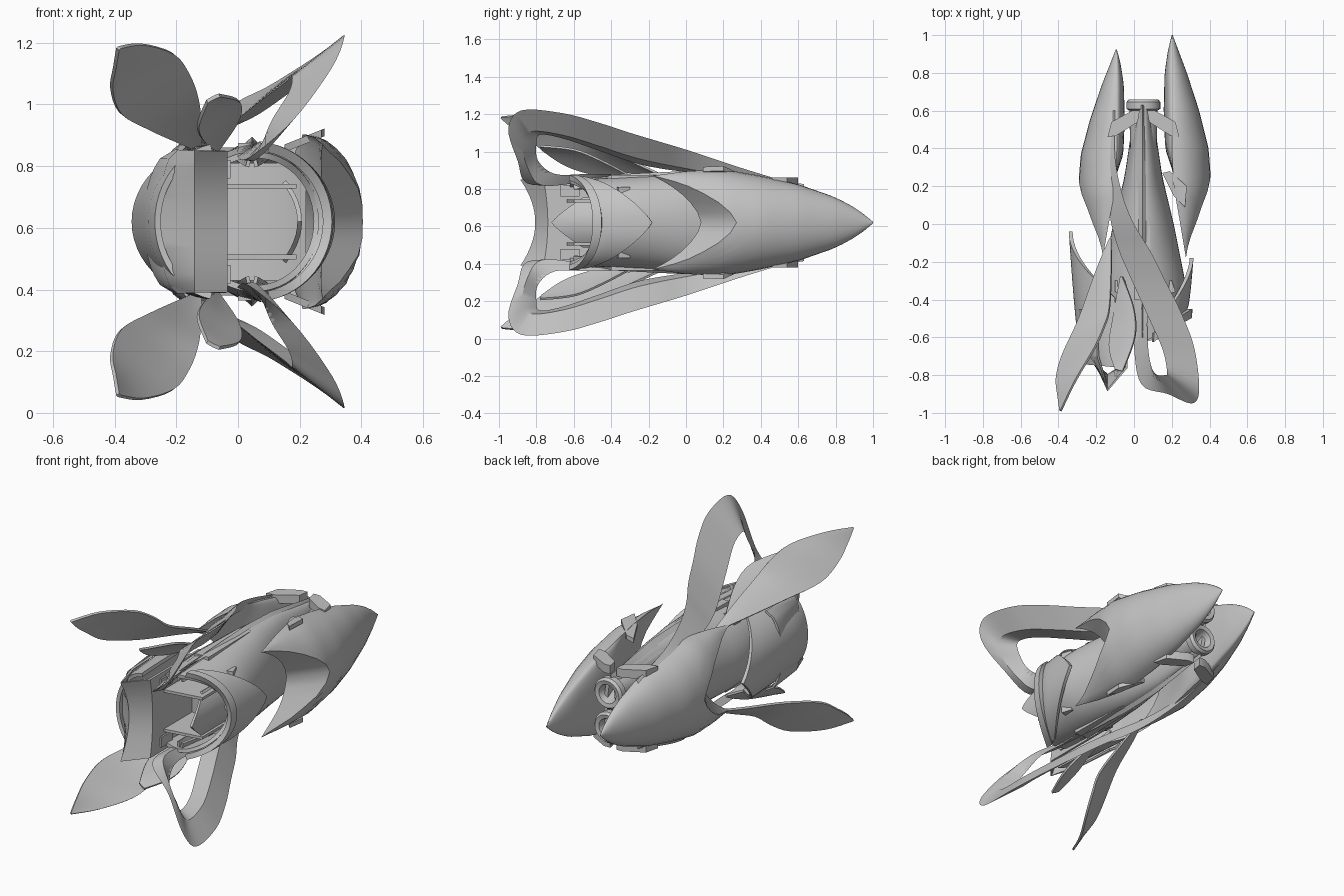
import bpy, bmesh
from math import sin, cos, pi, radians
from mathutils import Vector

cube = bpy.data.objects.get("Cube")
if cube:
    bpy.data.objects.remove(cube)

MID = 0.62  # height of the symmetry plane; meshes are built around it
grey = bpy.data.materials.new("hull_grey")
grey.use_nodes = True
grey.diffuse_color = (0.55, 0.55, 0.55, 1)
grey.node_tree.nodes["Principled BSDF"].inputs["Base Color"].default_value = grey.diffuse_color


def make(name, verts, faces, thick=0, mirror=False, angle=35):
    """Mesh object with optional thickness and top-to-bottom mirroring."""
    bm = bmesh.new()
    vs = [bm.verts.new(v) for v in verts]
    for f in faces:
        bm.faces.new([vs[i] for i in f])
    bmesh.ops.remove_doubles(bm, verts=bm.verts, dist=0.0005)
    bmesh.ops.recalc_face_normals(bm, faces=bm.faces)
    me = bpy.data.meshes.new(name)
    bm.to_mesh(me)
    bm.free()
    me.materials.append(grey)
    ob = bpy.data.objects.new(name, me)
    ob.location.z = MID
    bpy.context.collection.objects.link(ob)
    bpy.ops.object.select_all(action="DESELECT")
    ob.select_set(True)
    bpy.context.view_layer.objects.active = ob
    if thick:
        sol = ob.modifiers.new("thickness", "SOLIDIFY")
        sol.thickness, sol.offset = thick, 0
        bpy.ops.object.modifier_apply(modifier=sol.name)
    bpy.ops.object.shade_smooth_by_angle(angle=radians(angle))
    if mirror:
        mir = ob.modifiers.new("mirror", "MIRROR")
        mir.use_axis = (False, False, True)
        mir.use_mirror_merge = False


def grid_faces(nu, nv):
    return [(i * nv + j, i * nv + j + 1, (i + 1) * nv + j + 1, (i + 1) * nv + j)
            for i in range(nu - 1) for j in range(nv - 1)]


def patch(name, f, nu, nv, **kw):
    verts = [f(i / (nu - 1), j / (nv - 1)) for i in range(nu) for j in range(nv)]
    make(name, verts, grid_faces(nu, nv), **kw)


def curve(points, t):
    """Smooth curve through points, t from 0 to 1."""
    p = [Vector(q) for q in points]
    s = min(t, 0.99999) * (len(p) - 1)
    i, u = int(s), s - int(s)
    a, b, c, d = p[max(i - 1, 0)], p[i], p[i + 1], p[min(i + 2, len(p) - 1)]
    return b + ((c - a) * u + (2 * a - 5 * b + 4 * c - d) * u * u
                + (3 * b - a - 3 * c + d) * u ** 3) / 2


def profile(table, y):
    """Linear lookup in rows of (y, value, ...)."""
    for lo, hi in zip(table, table[1:]):
        if y <= hi[0]:
            break
    k = max(0, min(1, (y - lo[0]) / (hi[0] - lo[0])))
    return [a + (b - a) * k for a, b in zip(lo[1:], hi[1:])]


def leaf(name, edge_a, edge_b, n):
    """Thin, slightly bowed blade between two edges."""
    def f(u, v):
        a, b = curve(edge_a, u), curve(edge_b, u)
        p = a.lerp(b, v) - Vector((0, 0, MID))
        p.z += 0.04 * sin(pi * v) * (a - b).length
        return p
    patch(name, f, n, 5, thick=0.012, mirror=True, angle=45)


def keel_ribbon(name, edge_a, edge_b, n, depth):
    """Ribbon with a shallow V keel on its underside."""
    def f(u, v):
        a, b = curve(edge_a, u), curve(edge_b, u)
        keel = a.lerp(b, 0.5) - Vector((0, 0, depth * sin(pi * u) ** 0.5))
        return (a, b, keel, a)[round(v * 3)] - Vector((0, 0, MID))
    patch(name, f, n, 4, mirror=True, angle=30)


def prism(name, outline, z0, z1, mirror=True, lean=0):
    n = len(outline)
    x0 = outline[0][0]
    verts = [(x, y, z - MID + lean * (x - x0)) for z in (z0, z1) for x, y in outline]
    faces = [tuple(range(n)), tuple(range(n, 2 * n))]
    faces += [(i, (i + 1) % n, n + (i + 1) % n, n + i) for i in range(n)]
    make(name, verts, faces, mirror=mirror)


# Side pods: pointed crescents with a notched front
# rows: y, outer x, ridge x, inner offset, half height
POD = [(-0.18, 0.29, 0.275, 0, 0.25), (0, 0.365, 0.245, 0.03, 0.275),
       (0.2, 0.41, 0.21, 0.02, 0.285), (0.4, 0.395, 0.2, -0.035, 0.25),
       (0.6, 0.345, 0.2, -0.043, 0.205), (0.8, 0.28, 0.2, -0.038, 0.135),
       (0.92, 0.235, 0.2, -0.02, 0.07), (1, 0.205, 0.2, 0, 0.004)]


def pod(name, place):
    n, m, verts = 17, 22, []
    for j in range(m):
        t = j / (m - 1)
        for inner in (False, True):
            for i in range(n):
                a = (i / (n - 1) - 0.5) * pi
                s = abs(sin(a)) ** 1.6
                start = (0.08 - 0.26 * s) if inner else (0.27 - 0.45 * s)
                y = start + (1 - start) * t
                xo, xi, dent, h = profile(POD, y)
                reach = dent if inner else xo - xi
                verts.append(place(xi + reach * cos(a), y, h * sin(a)))
    w, faces = 2 * n, []
    for j in range(m - 1):
        for side in (0, n):
            for i in range(side, side + n - 1):
                faces.append((j * w + i, j * w + i + 1, (j + 1) * w + i + 1, (j + 1) * w + i))
        for i in (0, n - 1):
            faces.append((j * w + i, j * w + i + n, (j + 1) * w + i + n, (j + 1) * w + i))
    faces += [(i, i + 1, n + i + 1, n + i) for i in range(n - 1)]
    make(name, verts, faces)


pod("left_pod", lambda x, y, z: (x, y, z))
pod("right_pod", lambda x, y, z: (0.105 - x * 0.98, y * 0.93 - 0.005, z))

# Fuselage: open tube with a chevron mouth, tapering to a thin tail
# rows: y, half width, half height
HULL = [(-0.65, 0.2, 0.215), (-0.3, 0.21, 0.235), (0, 0.15, 0.25),
        (0.25, 0.09, 0.24), (0.62, 0.035, 0.18)]


def hull(u, v):
    a = 2 * pi * u
    start = -0.62 + (0.17 * max(cos(a), 0) ** 1.5)
    y = start + (0.62 - start) * v
    w, h = profile(HULL, y)
    return 0.05 + w * cos(a), y, h * sin(a)


patch("fuselage", hull, 49, 20, thick=0.02)


# Curved side fairings with pointed rear edges
def fairing(name, side, cx, r, front, sweep, back, cut, power, spread, thick=0.02):
    def f(u, v):
        s = 2 * u - 1
        a = s * radians(spread)
        y0, y1 = front - sweep * s * s, back - cut * abs(s) ** power
        rx = r[0] + (r[1] - r[0]) * v ** 0.6
        return cx + side * rx * cos(a), y0 + (y1 - y0) * v, 0.245 * sin(a)
    patch(name, f, 25, 9, thick=thick)


fairing("left_fairing", 1, 0.05, (0.22, 0.255), -0.46, 0.14, -0.18, 0.36, 1.2, 75)
fairing("left_collar", 1, 0.05, (0.24, 0.245), -0.495, 0.13, -0.45, 0.13, 2, 78, 0.03)
fairing("right_fairing", -1, -0.05, (0.21, 0.285), -0.74, 0.02, -0.04, 0.35, 1, 80)

# Tooth inside the mouth, pointing forward
patch("mouth_tooth", lambda u, v: (0.2 - 0.05 * (2 * u - 1) ** 2,
      -0.72 + 0.17 * abs(2 * u - 1) ** 1.2 + v * 0.3, 0.13 * (2 * u - 1)),
      13, 4, thick=0.015)


# Front lip: wedge wall with a concave leading edge
def lip(u, v):
    s = 2 * u - 1
    dip = 0.08 * (1 - s * s)
    bulge = 0.1 * (1 - s * s) ** 0.5
    outline = [(-0.04, -0.3), (-0.04, -0.76 + dip * 0.3), (-0.14, -0.88 + dip),
               (-0.19 - bulge * 0.6, -0.7), (-0.2 - bulge, -0.45)]
    x, y = outline[round(v * 4)]
    return x, y, 0.23 * s


patch("front_lip", lip, 17, 5, thick=0.012)

# Mouth interior: bulkhead, rails and clips
prism("bulkhead", [(-0.1, -0.36), (0.08, -0.4), (0.22, -0.36), (0.2, -0.3), (-0.1, -0.3)],
      0.43, 0.81, mirror=False)
prism("mouth_rail", [(-0.06, -0.64), (0.19, -0.6), (0.19, -0.3), (-0.06, -0.3)], 0.727, 0.743)
prism("mouth_clip", [(-0.045, -0.67), (-0.025, -0.67), (-0.025, -0.57), (-0.045, -0.57)],
      0.76, 0.82)

# Looped wings on one side, sweeping across the back
keel_ribbon("loop_wing",
       [(-0.1, 0.6, 0.82), (-0.1, 0.35, 0.895), (-0.06, 0.15, 0.96), (0, 0, 1.01),
        (0.09, -0.15, 1.055), (0.165, -0.3, 1.1), (0.25, -0.47, 1.155),
        (0.32, -0.66, 1.205), (0.345, -0.88, 1.22),
        (0.305, -0.95, 1.12), (0.18, -0.9, 0.95), (0.04, -0.85, 0.83), (0, -0.65, 0.83),
        (0, -0.4, 0.86)],
       [(-0.12, 0.6, 0.79), (-0.155, 0.35, 0.84), (-0.14, 0.15, 0.87), (-0.12, 0, 0.89),
        (-0.08, -0.14, 0.91), (-0.02, -0.28, 0.94), (0.07, -0.48, 1.01), (0.15, -0.66, 1.07),
        (0.175, -0.78, 1.09), (0.165, -0.8, 1.04), (0.11, -0.79, 0.95), (0.08, -0.7, 0.88),
        (0.07, -0.53, 0.88), (0.08, -0.4, 0.88)], 66, 0.05)

# Leaf wings on the other side
leaf("leaf_wing",
       [(-0.13, -0.08, 0.85), (-0.2, -0.25, 0.88), (-0.29, -0.5, 0.92), (-0.38, -0.7, 0.97),
        (-0.41, -0.82, 1.05), (-0.4, -0.92, 1.12), (-0.39, -0.99, 1.18)],
       [(-0.12, -0.08, 0.85), (-0.12, -0.25, 0.93), (-0.13, -0.45, 1.02), (-0.16, -0.55, 1.1),
        (-0.21, -0.66, 1.165), (-0.31, -0.83, 1.195), (-0.385, -0.985, 1.185)], 25)
leaf("small_leaf_fin",
       [(-0.07, -0.28, 0.85), (-0.11, -0.5, 0.88), (-0.13, -0.65, 0.93), (-0.1, -0.77, 1.01)],
       [(-0.06, -0.28, 0.86), (0, -0.45, 0.95), (0.005, -0.6, 1.01), (-0.06, -0.78, 1.03)], 15)


# Spine ridge along the back
def spine(u, v):
    y = -0.6 + 1.23 * u
    w = 0.015 + 0.045 * sin(pi * u)
    crest = profile(HULL, y)[1]
    return 0.045 + w * (2 * v - 1), y, crest + 0.02 - 0.06 * abs(2 * v - 1)


patch("spine_ridge", spine, 20, 5, thick=0.012, mirror=True, angle=20)
prism("spine_arrow", [(0.045, 0.11), (0.085, -0.02), (0.09, -0.4), (0, -0.4), (0.01, -0.02)],
      0.84, 0.875)

# Engine nozzles: hollow turned rings
NOZZLE = [(0.03, 0.55), (0.055, 0.655), (0.078, 0.66), (0.09, 0.645), (0.09, 0.61),
          (0.075, 0.6), (0.07, 0.4)]


def nozzle(u, v):
    r, y = NOZZLE[round(v * (len(NOZZLE) - 1))]
    return 0.05 + r * cos(2 * pi * u), y, 0.1 + r * sin(2 * pi * u)


patch("engine_nozzle", nozzle, 25, len(NOZZLE), mirror=True, angle=30)

# Struts joining pods to the fuselage, and a small angled fin plate
for side, name in ((1, "left_strut"), (-1, "right_strut")):
    prism(name, [(0.05 + side * x, y) for x, y in
          ((0.02, 0.6), (0.06, 0.6), (0.17, 0.54), (0.19, 0.46), (0.14, 0.47), (0.03, 0.54))],
          0.81, 0.86)
prism("fin_plate", [(0.15, 0.27), (0.19, 0.28), (0.28, 0.2), (0.27, 0.09), (0.21, 0.15)],
      0.845, 0.87, lean=0.4)
